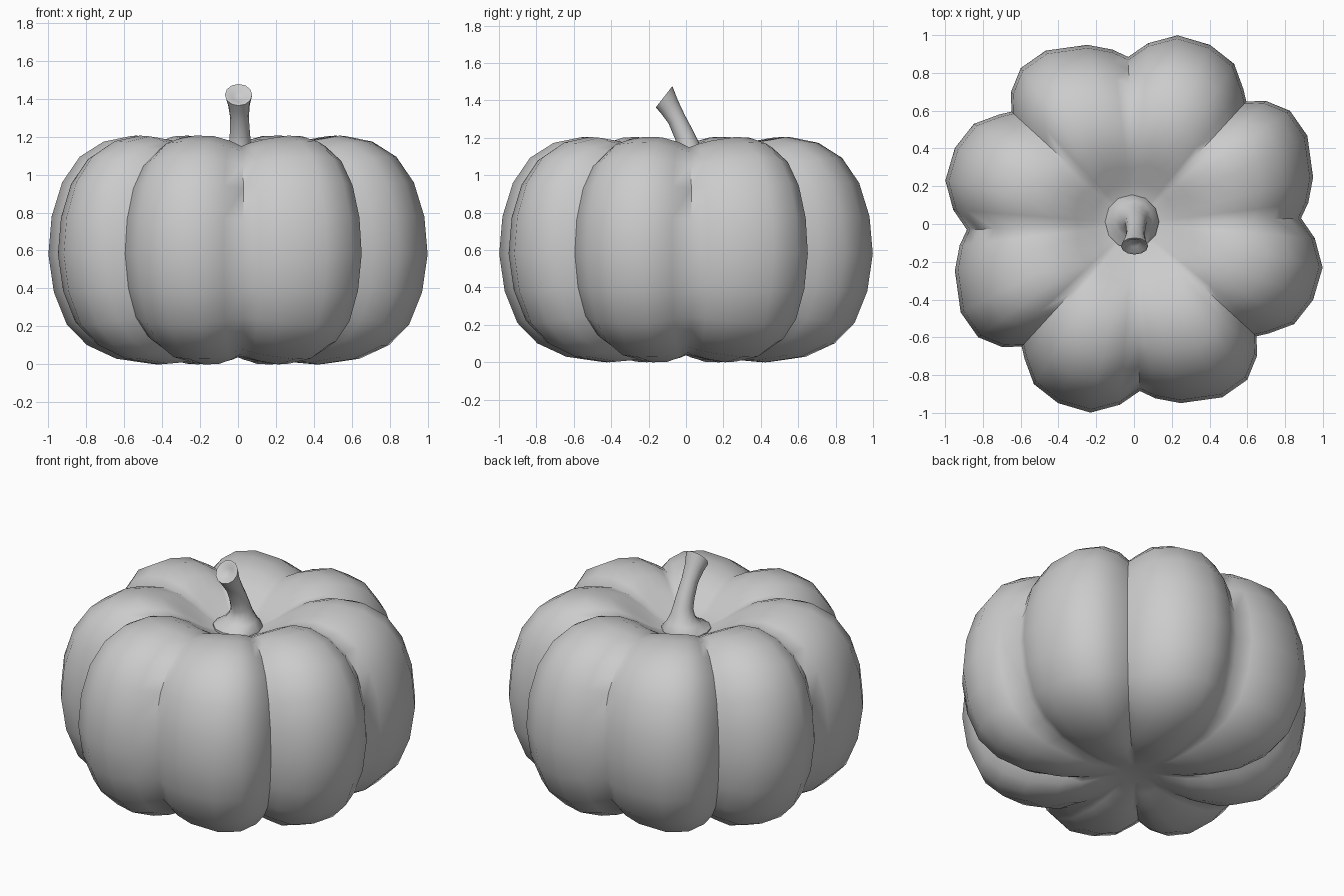
import bpy, bmesh
from math import sin, cos, radians, pi

if "Cube" in bpy.data.objects:
    bpy.data.objects.remove(bpy.data.objects["Cube"])


def loft(name, rings, angle):
    """Skin closed rings of points, capping the first and last ring."""
    bm = bmesh.new()
    loops = [[bm.verts.new(p) for p in ring] for ring in rings]
    for a, b in zip(loops, loops[1:]):
        for i in range(len(a)):
            j = (i + 1) % len(a)
            bm.faces.new((a[i], a[j], b[j], b[i]))
    bm.faces.new(loops[0][::-1])
    bm.faces.new(loops[-1])
    bmesh.ops.recalc_face_normals(bm, faces=bm.faces)
    mesh = bpy.data.meshes.new(name)
    bm.to_mesh(mesh)
    bm.free()
    ob = bpy.data.objects.new(name, mesh)
    bpy.context.collection.objects.link(ob)
    bpy.ops.object.select_all(action='DESELECT')
    ob.select_set(True)
    bpy.context.view_layer.objects.active = ob
    bpy.ops.object.shade_smooth_by_angle(angle=radians(angle))
    return ob


# Pumpkin body: two uneven lobes (angle, radius) repeated in four quarters
lobes = [(2, .885), (7, .93), (14.6, .98), (27, 1.03), (36, 1.02), (43, .955),
         (47.5, .88), (51, .92), (58, 1.0), (67, 1.03), (77, 1.025), (85.5, .96)]
outline = [(radians(a + 90 * q), r / 1.03) for q in range(4) for a, r in lobes]

# Ridge profile (radius, height) from the underside dimple to the stem hollow
profile = [(.105, .06), (.2, .04), (.32, .012), (.46, 0), (.66, .028), (.82, .1),
           (.93, .21), (1.0, .38), (1.03, .58), (1.012, .78), (.955, .96),
           (.86, 1.095), (.73, 1.175), (.58, 1.205), (.44, 1.185), (.32, 1.125),
           (.22, 1.06), (.13, 1.02), (.05, 1.01)]
MID = .6
body = []
for R, z in profile:
    t = min(1, max(0, (R - .1) / .4))
    fade = t * t * (3 - 2 * t)
    ring = []
    for a, f in outline:
        dip = (1 - f) * fade
        r = R * (1 - dip)
        ring.append((r * cos(a), r * sin(a), MID + (z - MID) * (1 - .65 * dip)))
    body.append(ring)
loft("pumpkin_body", body, 60)

# Stem: flared foot, bent shaft, slanted hollow tip (x, y, z, radius, tilt)
path = [(-.01, .012, 1.0, .143, 0), (-.01, .012, 1.035, .143, 0),
        (0, .022, 1.07, .1, 4), (.006, .022, 1.11, .072, 12),
        (.01, .012, 1.16, .058, 22), (.01, -.012, 1.22, .053, 27),
        (.008, -.05, 1.3, .049, 28), (.005, -.088, 1.365, .057, 38),
        (.003, -.117, 1.42, .072, 52), (.003, -.117, 1.42, .058, 52),
        (.003, -.101, 1.408, .03, 52)]
SIDES = 12
stem = []
for x, y, z, r, tilt in path:
    t = radians(tilt)
    stem.append([(x + r * cos(a), y + r * sin(a) * cos(t), z + r * sin(a) * sin(t))
                 for a in (2 * pi * i / SIDES for i in range(SIDES))])
loft("stem", stem, 50)
